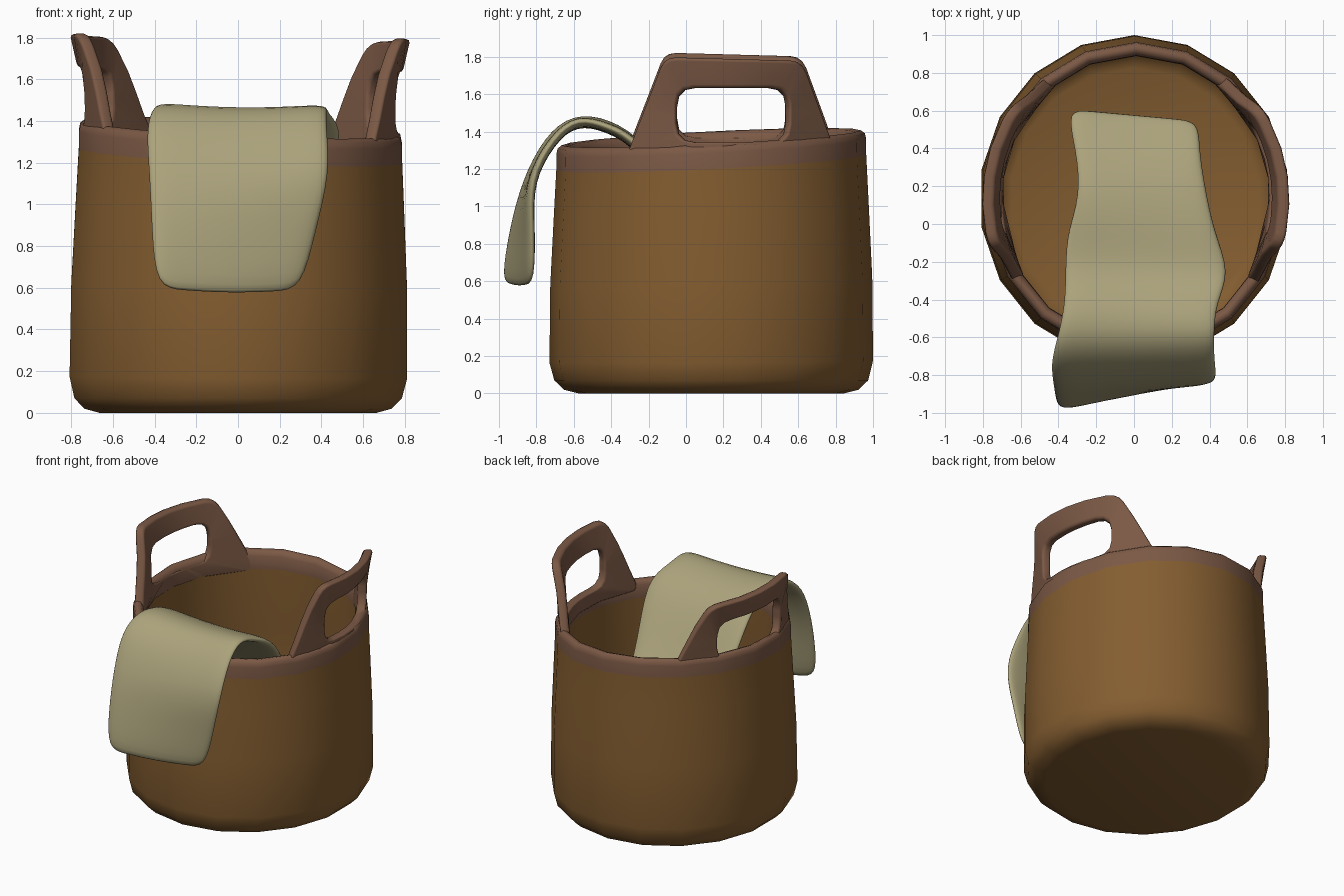
import bpy
import bmesh
from math import cos, sin, pi, sqrt
from mathutils import Vector

cube = bpy.data.objects.get("Cube")
if cube:
    bpy.data.objects.remove(cube)


def material(name, rgb):
    mat = bpy.data.materials.new(name)
    mat.use_nodes = True
    color = (*rgb, 1)
    mat.diffuse_color = color
    mat.node_tree.nodes["Principled BSDF"].inputs["Base Color"].default_value = color
    return mat


ochre = material("ochre brown", (0.23, 0.11, 0.03))
umber = material("umber trim", (0.2, 0.1, 0.06))
linen = material("linen", (0.41, 0.365, 0.2))

CENTER_Y = 0.135
RX, RY = 0.822, 0.865


def make_object(name, verts, faces, mats):
    mesh = bpy.data.meshes.new(name)
    mesh.from_pydata(verts, [], faces)
    bm = bmesh.new()
    bm.from_mesh(mesh)
    bmesh.ops.recalc_face_normals(bm, faces=bm.faces)
    bm.to_mesh(mesh)
    bm.free()
    mesh.shade_smooth()
    for mat in mats:
        mesh.materials.append(mat)
    obj = bpy.data.objects.new(name, mesh)
    bpy.context.collection.objects.link(obj)
    return obj


def bridge(a, b, count, closed=True):
    """Quads between two rows of vertices starting at indices a and b."""
    last = count if closed else count - 1
    return [(a + i, a + (i + 1) % count, b + (i + 1) % count, b + i)
            for i in range(last)]


# Basket: turned wall with a rounded foot, a trim band and an inner lining
SIDES = 18
outer = [(0.82, 0), (0.91, 0.02), (0.97, 0.07), (1, 0.17), (0.995, 0.6),
         (0.972, 1.0), (0.958, 1.235)]
trim = [(0.957, 1.32), (0.95, 1.35), (0.925, 1.367), (0.895, 1.36), (0.875, 1.33)]
inner = [(0.872, 1.235), (0.9, 0.8), (0.92, 0.2), (0.89, 0.09), (0.8, 0.055)]
profile = outer + trim + inner

verts, faces = [], []
for r, z in profile:
    for i in range(SIDES):
        a = pi / 2 + 2 * pi * i / SIDES
        x, dy = RX * r * cos(a), RY * r * sin(a)
        lift = min(z / 1.235, 1)
        verts.append((x + 0.012 * lift, CENTER_Y + dy,
                      z + lift * (0.05 * dy - 0.045 * x) * (z > 0.1)))
for row in range(len(profile) - 1):
    faces += bridge(row * SIDES, (row + 1) * SIDES, SIDES)
faces.append(tuple(range(SIDES)))
faces.append(tuple(range(len(verts) - SIDES, len(verts))))
basket = make_object("basket", verts, faces, [ochre, umber])
first, last = len(outer) - 1, len(outer) + len(trim)
for poly in basket.data.polygons:
    rows = [v // SIDES for v in poly.vertices]
    poly.material_index = int(min(rows) >= first and max(rows) <= last)


# Handles: rounded frames wrapped onto the curve of the rim
def rounded_loop(corners, radius, arc=4, straight=4):
    """Corner arcs joined by evenly divided straight runs."""
    pts = [Vector(c) for c in corners]
    arcs = []
    for i, p in enumerate(pts):
        start = p + (pts[i - 1] - p).normalized() * radius
        end = p + (pts[(i + 1) % len(pts)] - p).normalized() * radius
        steps = [k / (arc - 1) for k in range(arc)]
        arcs.append([start * (1 - t) ** 2 + p * 2 * t * (1 - t) + end * t * t
                     for t in steps])
    loop = []
    for i, points in enumerate(arcs):
        loop += points
        nxt = arcs[(i + 1) % len(arcs)][0]
        loop += [points[-1].lerp(nxt, k / straight) for k in range(1, straight)]
    return loop


frame = rounded_loop([(-0.32, 1.25), (-0.11, 1.81), (0.61, 1.79), (0.8, 1.25)], 0.06)
opening = rounded_loop([(-0.05, 1.355), (-0.05, 1.645), (0.54, 1.645), (0.54, 1.355)], 0.1)


def wrap(point, side, offset):
    y, z = point
    flare = 0.6 * max(0, z - 1.53) ** 2
    rx, ry = 0.74 + flare, 0.79 + flare
    dy = y - CENTER_Y
    x = rx * sqrt(1 - (dy / ry) ** 2)
    normal = Vector((x / rx ** 2, dy / ry ** 2)).normalized() * offset
    return (side * (x + normal.x) + 0.01, y + normal.y, z - 0.012 * side)


for side, name in ((1, "left_handle"), (-1, "right_handle")):
    verts, faces = [], []
    n = len(frame)
    for loop, offset in ((frame, 0.032), (opening, 0.032),
                         (opening, -0.032), (frame, -0.032)):
        verts += [wrap(p, side, offset) for p in loop]
    for row in range(4):
        faces += bridge(row * n, (row + 1) % 4 * n, n)
    handle = make_object(name, verts, faces, [umber])
    bevel = handle.modifiers.new("soft edges", "BEVEL")
    bevel.width = 0.018
    bevel.segments = 2
    bevel.limit_method = "ANGLE"
    bevel.angle_limit = 0.8
    handle.modifiers.new("even shading", "WEIGHTED_NORMAL")

# Cloth: left and right edges from the outside hem, over the rim, to the inside
edges = [
    ((-0.4, -0.98, 0.59), (0.31, -0.82, 0.58)),
    ((-0.42, -0.93, 0.88), (0.38, -0.82, 0.88)),
    ((-0.43, -0.86, 1.13), (0.45, -0.84, 1.15)),
    ((-0.45, -0.74, 1.37), (0.43, -0.71, 1.37)),
    ((-0.41, -0.6, 1.48), (0.43, -0.58, 1.48)),
    ((-0.37, -0.42, 1.46), (0.44, -0.42, 1.43)),
    ((-0.37, -0.22, 1.33), (0.52, -0.26, 1.36)),
    ((-0.36, -0.04, 1.02), (0.43, -0.04, 1.02)),
    ((-0.29, 0.15, 0.75), (0.38, 0.2, 0.72)),
    ((-0.31, 0.38, 0.57), (0.35, 0.4, 0.54)),
    ((-0.37, 0.62, 0.46), (0.35, 0.55, 0.46)),
]
COLS = 6
verts, faces = [], []
for row, (left, right) in enumerate(edges):
    for c in range(COLS):
        t = c / (COLS - 1)
        p = Vector(left).lerp(Vector(right), t)
        p.z -= 0.02 * sin(pi * t)
        verts.append(p)
    if row:
        faces += bridge((row - 1) * COLS, row * COLS, COLS, closed=False)
cloth = make_object("draped_cloth", verts, faces, [linen])
solid = cloth.modifiers.new("thickness", "SOLIDIFY")
solid.thickness = 0.05
solid.offset = 0
smooth = cloth.modifiers.new("smooth folds", "SUBSURF")
smooth.levels = smooth.render_levels = 2
